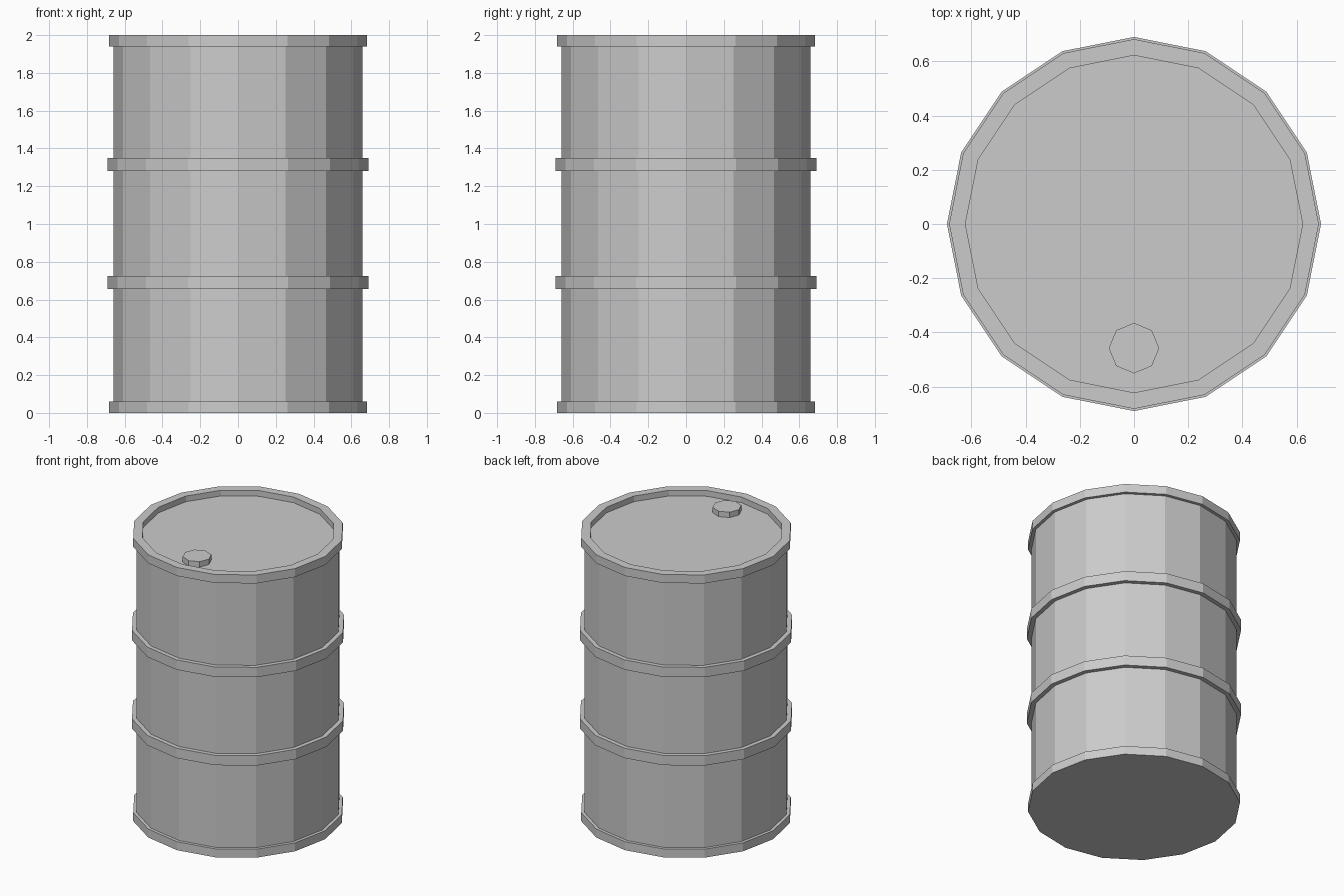
import bpy
import bmesh
import math

cube = bpy.data.objects.get("Cube")
if cube:
    bpy.data.objects.remove(cube, do_unlink=True)

grey = bpy.data.materials.new("grey_metal")
grey.use_nodes = True
colour = (0.6, 0.6, 0.6, 1)
grey.diffuse_color = colour
grey.node_tree.nodes["Principled BSDF"].inputs["Base Color"].default_value = colour


def lathe(name, profile, sides, location=(0, 0, 0)):
    """Turn a radius/height profile round z, capping both open ends."""
    bm = bmesh.new()
    rings = []
    for r, z in profile:
        angles = [2 * math.pi * i / sides for i in range(sides)]
        rings.append([bm.verts.new((r * math.cos(a), r * math.sin(a), z)) for a in angles])
    for low, high in zip(rings, rings[1:]):
        for i in range(sides):
            j = (i + 1) % sides
            bm.faces.new((low[i], low[j], high[j], high[i]))
    bm.faces.new(rings[0][::-1])
    bm.faces.new(rings[-1])
    mesh = bpy.data.meshes.new(name)
    bm.to_mesh(mesh)
    bm.free()
    mesh.materials.append(grey)
    obj = bpy.data.objects.new(name, mesh)
    obj.location = location
    bpy.context.collection.objects.link(obj)
    return obj


BODY, RIM, BAND, LID = 0.66, 0.682, 0.69, 0.622

# Barrel shell: bottom rim, two raised bands, top rim and recessed lid
profile = [(RIM, 0), (RIM, 0.06), (BODY, 0.06)]
for z in (0.655, 1.28):
    profile += [(BODY, z), (BAND, z), (BAND, z + 0.07), (BODY, z + 0.07)]
profile += [(BODY, 1.94), (RIM, 1.94), (RIM, 2), (LID, 2), (LID, 1.96)]
lathe("barrel", profile, 16)

# Filler cap near the front of the lid
lathe("filler_cap", [(0.093, 0), (0.093, 0.038)], 8, (0, -0.458, 1.96))
